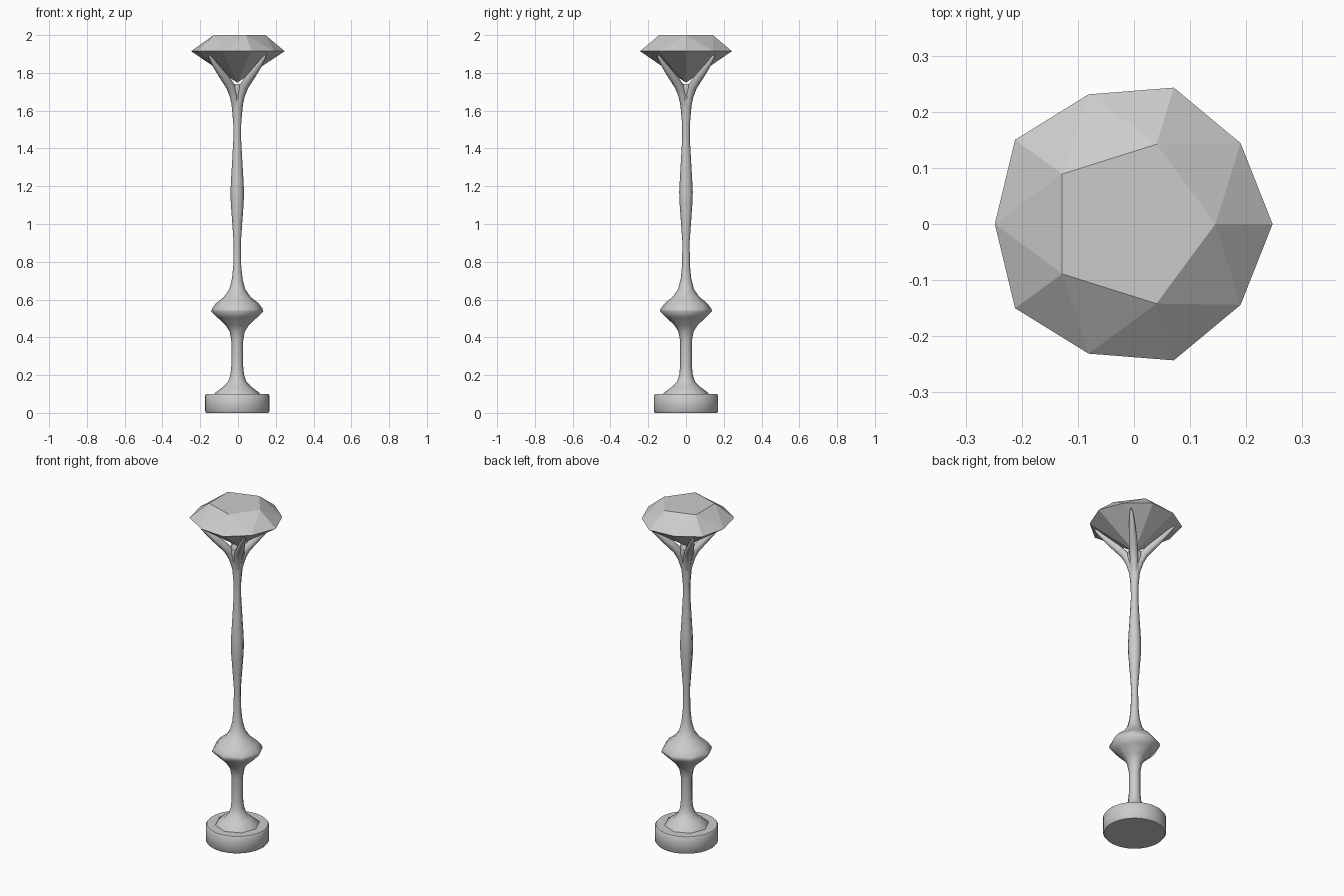
import bpy, bmesh, math

if "Cube" in bpy.data.objects:
    bpy.data.objects.remove(bpy.data.objects["Cube"])

AXIS_X = -0.004


def mesh_object(name, verts, faces, smooth_angle=None):
    mesh = bpy.data.meshes.new(name)
    mesh.from_pydata(verts, [], faces)
    bm = bmesh.new()
    bm.from_mesh(mesh)
    bmesh.ops.recalc_face_normals(bm, faces=bm.faces)
    bm.to_mesh(mesh)
    bm.free()
    obj = bpy.data.objects.new(name, mesh)
    bpy.context.collection.objects.link(obj)
    if smooth_angle:
        bpy.ops.object.select_all(action='DESELECT')
        obj.select_set(True)
        bpy.context.view_layer.objects.active = obj
        bpy.ops.object.shade_smooth_by_angle(angle=math.radians(smooth_angle))
    return obj


def lathe(name, profile, sides, smooth_angle):
    verts = [(AXIS_X + r * math.cos(2 * math.pi * i / sides),
              r * math.sin(2 * math.pi * i / sides), z)
             for r, z in profile for i in range(sides)]
    faces = [(k * sides + i, k * sides + (i + 1) % sides,
              (k + 1) * sides + (i + 1) % sides, (k + 1) * sides + i)
             for k in range(len(profile) - 1) for i in range(sides)]
    faces.append(tuple(range(sides)))
    faces.append(tuple(range((len(profile) - 1) * sides, len(profile) * sides)))
    return mesh_object(name, verts, faces, smooth_angle)


# Round base disc with slightly eased edges
lathe("base", [(0.164, 0), (0.17, 0.008), (0.17, 0.092), (0.164, 0.1)], 40, 50)

# Eight-sided shaft with flared foot, knob and gentle swelling
lathe("shaft", [
    (0.122, 0.095), (0.118, 0.106), (0.075, 0.138), (0.048, 0.165), (0.036, 0.2),
    (0.031, 0.25), (0.031, 0.38), (0.040, 0.43), (0.062, 0.465), (0.105, 0.505),
    (0.138, 0.538), (0.134, 0.552), (0.113, 0.58), (0.07, 0.615), (0.042, 0.655),
    (0.028, 0.71), (0.021, 0.78), (0.019, 0.9), (0.026, 1.0), (0.034, 1.11),
    (0.036, 1.17), (0.033, 1.23), (0.026, 1.35), (0.020, 1.46), (0.021, 1.53),
    (0.028, 1.61), (0.036, 1.68), (0.046, 1.715), (0.042, 1.74)], 8, 75)

# Four tapering prongs on the diagonals
prong_path = [(0.012, 1.62, 0.018), (0.026, 1.68, 0.022), (0.050, 1.728, 0.024),
              (0.088, 1.768, 0.023), (0.134, 1.812, 0.019), (0.172, 1.850, 0.014),
              (0.200, 1.880, 0.009), (0.216, 1.897, 0.003)]
for n in range(4):
    a = math.radians(45 + 90 * n)
    curve = bpy.data.curves.new(f"prong_{n + 1}", 'CURVE')
    curve.dimensions = '3D'
    curve.bevel_depth = 1.0
    curve.bevel_resolution = 2
    curve.use_fill_caps = True
    spline = curve.splines.new('POLY')
    spline.points.add(len(prong_path) - 1)
    for p, (r, z, thick) in zip(spline.points, prong_path):
        p.co = (AXIS_X + r * math.cos(a), r * math.sin(a), z, 1)
        p.radius = thick
    spline.use_smooth = True
    prong = bpy.data.objects.new(f"prong_{n + 1}", curve)
    bpy.context.collection.objects.link(prong)
    bpy.ops.object.select_all(action='DESELECT')
    prong.select_set(True)
    bpy.context.view_layer.objects.active = prong
    bpy.ops.object.convert(target='MESH')

# Faceted gem: ten-point girdle, five-point table, pointed underside
half_girdle = [(0.247, 0), (0.19, 0.144), (0.071, 0.243), (-0.081, 0.231),
               (-0.212, 0.15), (-0.248, 0)]
half_table = [(0.145, 0), (0.04, 0.142), (-0.128, 0.089)]
girdle = half_girdle + [(x, -y) for x, y in half_girdle[-2:0:-1]]
table = half_table + [(x, -y) for x, y in half_table[:0:-1]]
verts = [(x, y, 1.915) for x, y in girdle] + [(x, y, 2.0) for x, y in table]
verts.append((-0.004, 0, 1.748))
faces = [tuple(range(10, 15))]
faces += [(15, (i + 1) % 10, i) for i in range(10)]
for k in range(5):
    g, t, t2 = 2 * k, 10 + k, 10 + (k + 1) % 5
    faces += [(t, g, g + 1), (t, g + 1, t2), (t2, g + 1, (g + 2) % 10)]
mesh_object("gem", verts, faces)
